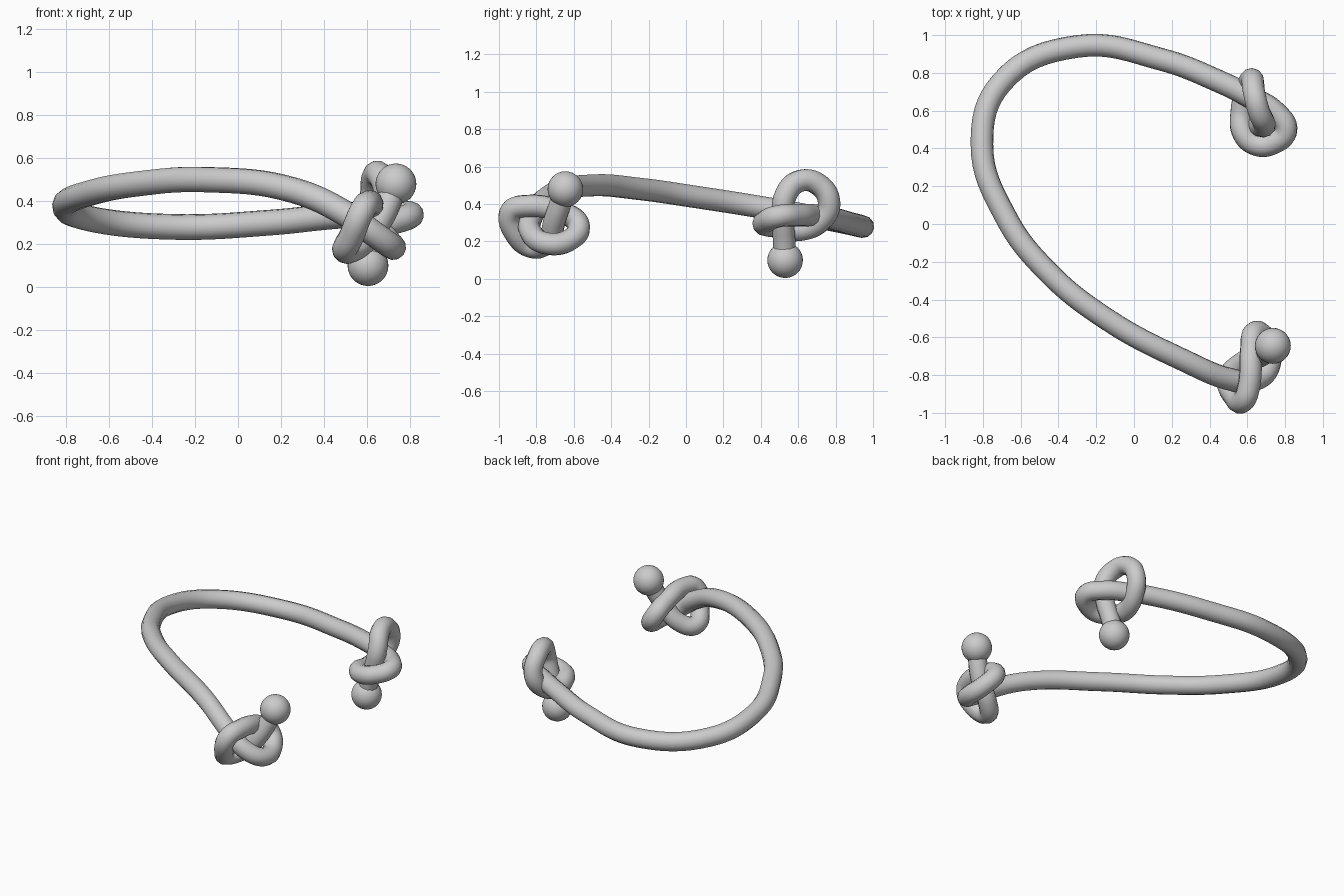
import bpy

if "Cube" in bpy.data.objects:
    bpy.data.objects.remove(bpy.data.objects["Cube"])

TUBE_R = 0.06
BALL_R = 0.095

# front knot: from the ball back along the stem, round the knot, out to the cord
front_knot = [
    (0.735, -0.645, 0.48), (0.665, -0.70, 0.32), (0.57, -0.74, 0.20),
    (0.50, -0.82, 0.17), (0.53, -0.91, 0.24), (0.58, -0.935, 0.36),
    (0.61, -0.85, 0.39), (0.62, -0.68, 0.36), (0.64, -0.575, 0.29),
    (0.70, -0.62, 0.21), (0.715, -0.75, 0.19), (0.63, -0.83, 0.25),
    (0.52, -0.825, 0.33),
]
# long open bow of cord
bow = [
    (0.26, -0.72, 0.45), (-0.15, -0.50, 0.50), (-0.47, -0.24, 0.48),
    (-0.68, 0.04, 0.44), (-0.805, 0.42, 0.38), (-0.70, 0.75, 0.32),
    (-0.30, 0.94, 0.28), (0.15, 0.87, 0.30),
]
# back knot: flat loop, then an arch over the cord and down through the loop
back_knot = [
    (0.45, 0.755, 0.33), (0.62, 0.67, 0.34), (0.75, 0.59, 0.34),
    (0.805, 0.495, 0.335), (0.74, 0.43, 0.31), (0.65, 0.42, 0.29),
    (0.58, 0.48, 0.28), (0.57, 0.60, 0.26), (0.60, 0.72, 0.31),
    (0.625, 0.765, 0.41), (0.635, 0.70, 0.51), (0.66, 0.60, 0.52),
    (0.69, 0.53, 0.44), (0.67, 0.52, 0.32), (0.63, 0.525, 0.20),
    (0.605, 0.53, 0.10),
]


def tube(name, points, radius):
    """Round tube following a smooth path, as a mesh."""
    cu = bpy.data.curves.new(name, 'CURVE')
    cu.dimensions = '3D'
    cu.bevel_depth = radius
    cu.bevel_resolution = 4
    cu.resolution_u = 8
    sp = cu.splines.new('BEZIER')
    sp.bezier_points.add(len(points) - 1)
    for bp, co in zip(sp.bezier_points, points):
        bp.co = co
        bp.handle_left_type = bp.handle_right_type = 'AUTO'
    ob = bpy.data.objects.new(name, cu)
    bpy.context.collection.objects.link(ob)
    bpy.ops.object.select_all(action='DESELECT')
    ob.select_set(True)
    bpy.context.view_layer.objects.active = ob
    bpy.ops.object.convert(target='MESH')
    bpy.ops.object.shade_smooth()


def ball(name, centre):
    bpy.ops.mesh.primitive_uv_sphere_add(segments=32, ring_count=16,
                                         radius=BALL_R, location=centre)
    bpy.context.object.name = name
    bpy.ops.object.shade_smooth()


# knotted cord
tube("knotted_cord", front_knot + bow + back_knot, TUBE_R)

# end balls
ball("front_end_ball", front_knot[0])
ball("back_end_ball", back_knot[-1])
